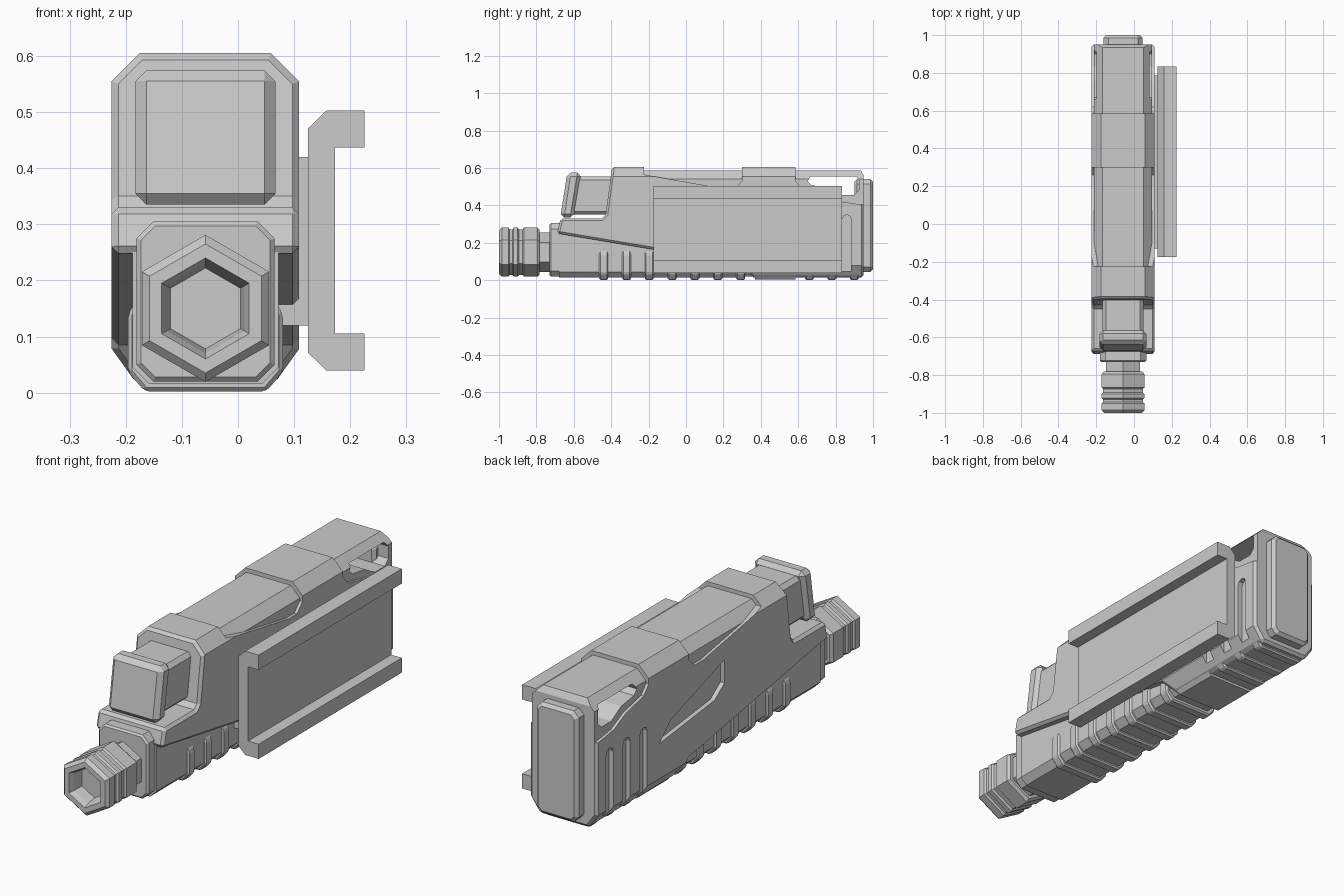
import bpy, bmesh, math
from mathutils import Vector

if "Cube" in bpy.data.objects:
    bpy.data.objects.remove(bpy.data.objects["Cube"], do_unlink=True)

CX = -0.058  # centre line of the housing

grey = bpy.data.materials.new("matte_grey")
grey.use_nodes = True
grey.diffuse_color = (0.6, 0.6, 0.6, 1)
grey.node_tree.nodes["Principled BSDF"].inputs["Base Color"].default_value = (0.6, 0.6, 0.6, 1)


def loft(name, rings):
    """Join equal-length rings of points and cap both ends."""
    bm = bmesh.new()
    loops = [[bm.verts.new(p) for p in ring] for ring in rings]
    n = len(loops[0])
    for a, b in zip(loops, loops[1:]):
        for i in range(n):
            bm.faces.new((a[i], a[(i + 1) % n], b[(i + 1) % n], b[i]))
    bm.faces.new(loops[0])
    bm.faces.new(loops[-1])
    bmesh.ops.recalc_face_normals(bm, faces=bm.faces)
    mesh = bpy.data.meshes.new(name)
    bm.to_mesh(mesh)
    bm.free()
    mesh.materials.append(grey)
    obj = bpy.data.objects.new(name, mesh)
    bpy.context.collection.objects.link(obj)
    return obj


def along_x(name, pts, a, b):
    return loft(name, [[(x, y, z) for y, z in pts] for x in (a, b)])


def along_y(name, pts, a, b):
    return loft(name, [[(x, y, z) for x, z in pts] for y in (a, b)])


def octagon(half, low, high, bottom, top):
    """Chamfered box section, each chamfer given as (width, height)."""
    side = [(half - bottom[0], low), (half, low + bottom[1]),
            (half, high - top[1]), (half - top[0], high)]
    return [(CX + x, z) for x, z in side] + [(CX - x, z) for x, z in reversed(side)]


def apply(obj):
    bpy.context.view_layer.objects.active = obj
    for mod in list(obj.modifiers):
        bpy.ops.object.modifier_apply(modifier=mod.name)


def boolean(obj, tool, operation="DIFFERENCE"):
    mod = obj.modifiers.new("cut", "BOOLEAN")
    mod.operation, mod.object, mod.solver = operation, tool, "EXACT"
    apply(obj)
    bpy.data.objects.remove(tool, do_unlink=True)


def bevel(obj, width, angle=30):
    mod = obj.modifiers.new("edge", "BEVEL")
    mod.width, mod.segments = width, 1
    mod.limit_method, mod.angle_limit = "ANGLE", math.radians(angle)
    apply(obj)


def pill(y, low, high, r):
    """Upright slot outline in the side plane."""
    pts = [(y - r, low), (y + r, low)]
    return pts + [(y + r * math.cos(t * math.pi / 4), high - r + r * math.sin(t * math.pi / 4))
                  for t in range(5)]


# Upper shell: side profile limited by a chamfered cross-section
shell = along_x("upper_shell", [
    (-0.69, 0.25), (-0.67, 0.33), (-0.45, 0.33), (-0.43, 0.35), (-0.395, 0.605),
    (0.925, 0.605), (0.95, 0.56), (0.95, 0.015), (0.36, 0.015), (0.3, 0.085)], -1, 1)
boolean(shell, along_y("section", octagon(0.167, 0.008, 0.605, (0.05, 0.07), (0.05, 0.05)), -2, 2),
        "INTERSECT")
bevel(shell, 0.012, 50)

# Stepped-in roof panels ahead of and behind the raised band
panels = [
    [(-0.225, 0.7), (-0.225, 0.565), (0.2, 0.49), (0.26, 0.49), (0.3, 0.53), (0.3, 0.7)],
    [(0.585, 0.7), (0.585, 0.53), (0.62, 0.49), (0.75, 0.46), (0.83, 0.42),
     (0.97, 0.40), (0.97, 0.7)],
]
for outline in panels:
    ring = along_x("panel_cut", outline, -1, 1)
    boolean(ring, along_y("core", octagon(0.154, -0.1, 0.587, (0.05, 0.05), (0.045, 0.045)), -2, 2))
    boolean(shell, ring)

# Rear carry opening straight through the shell
boolean(shell, along_x("opening_cut", [
    (0.65, 0.53), (0.665, 0.555), (0.91, 0.555), (0.925, 0.535), (0.925, 0.48),
    (0.9, 0.455), (0.83, 0.455), (0.76, 0.495), (0.67, 0.508)], -1, 1))

# Slanted recess on the plain side
boolean(shell, along_x("recess_cut", [
    (0.05, 0.435), (0.43, 0.31), (0.51, 0.235), (0.12, 0.28), (0.05, 0.33)], -1, -0.205))

# Upright slots near the rear on both sides
for y in (0.62, 0.74, 0.86):
    for a, b in ((-1, CX - 0.145), (CX + 0.145, 0.5)):
        boolean(shell, along_x("slot_cut", pill(y, -0.1, 0.35, 0.025), a, b))

# Lower frame with its front collar
frame = along_y("lower_frame", octagon(0.123, 0.02, 0.305, (0.03, 0.03), (0.03, 0.03)), -0.73, 0.9)
bevel(frame, 0.008, 50)
collar = along_y("front_collar", octagon(0.13, 0.015, 0.28, (0.03, 0.03), (0.02, 0.02)), -0.68, 0.3)

# Grip ribs wrapped round the frame
for i, y in enumerate([-0.44, -0.318, -0.196, -0.074, 0.048, 0.17, 0.292, 0.66, 0.78, 0.9]):
    rib = along_y("grip_rib_%d" % (i + 1),
                  octagon(0.138, 0.002, 0.16, (0.03, 0.035), (0.012, 0.02)), y - 0.024, y + 0.024)
    bevel(rib, 0.007)
belly = along_y("belly_plate", octagon(0.138, 0.004, 0.12, (0.03, 0.035), (0.01, 0.01)), 0.37, 0.585)

# Rear end cap
cap = along_y("end_cap", octagon(0.103, 0.045, 0.54, (0.025, 0.025), (0.025, 0.025)), 0.9, 1.0)
bevel(cap, 0.014, 50)

# Lens housing: tilted head in front of a narrower body
lens_body = along_x("lens_body", [(-0.64, 0.35), (-0.38, 0.35), (-0.38, 0.555), (-0.6, 0.555)],
                    CX - 0.108, CX + 0.108)
bevel(lens_body, 0.018, 50)
head = along_x("lens_head", [(-0.672, 0.335), (-0.6, 0.335), (-0.56, 0.575), (-0.635, 0.575)],
               CX - 0.125, CX + 0.125)
bevel(head, 0.02, 50)


# Six-sided muzzle with grooves and a hollow bore
def hexagon(r, y):
    return [(CX + r * math.sin(k * math.pi / 3), y, 0.15 + r * math.cos(k * math.pi / 3))
            for k in range(6)]


muzzle_profile = [(0.072, -0.93), (0.08, -0.975), (0.09, -1.0), (0.115, -1.0), (0.131, -0.985),
                  (0.131, -0.95), (0.122, -0.943), (0.122, -0.928), (0.131, -0.921),
                  (0.131, -0.9), (0.122, -0.893), (0.122, -0.873), (0.131, -0.866),
                  (0.131, -0.795), (0.12, -0.782), (0.105, -0.782), (0.105, -0.7)]
loft("muzzle", [hexagon(r, y) for r, y in muzzle_profile])

# Side rail and the block that holds it
rail_half = [(0.125, 0.2), (0.158, 0.232), (0.225, 0.232), (0.225, 0.166), (0.173, 0.166)]
rail = [(x, 0.271 + z) for x, z in rail_half] + [(x, 0.271 - z) for x, z in reversed(rail_half)]
along_y("side_rail", rail, -0.175, 0.835)
along_y("rail_mount", [(0.06, 0.12), (0.13, 0.12), (0.13, 0.42), (0.06, 0.42)], -0.13, 0.785)
